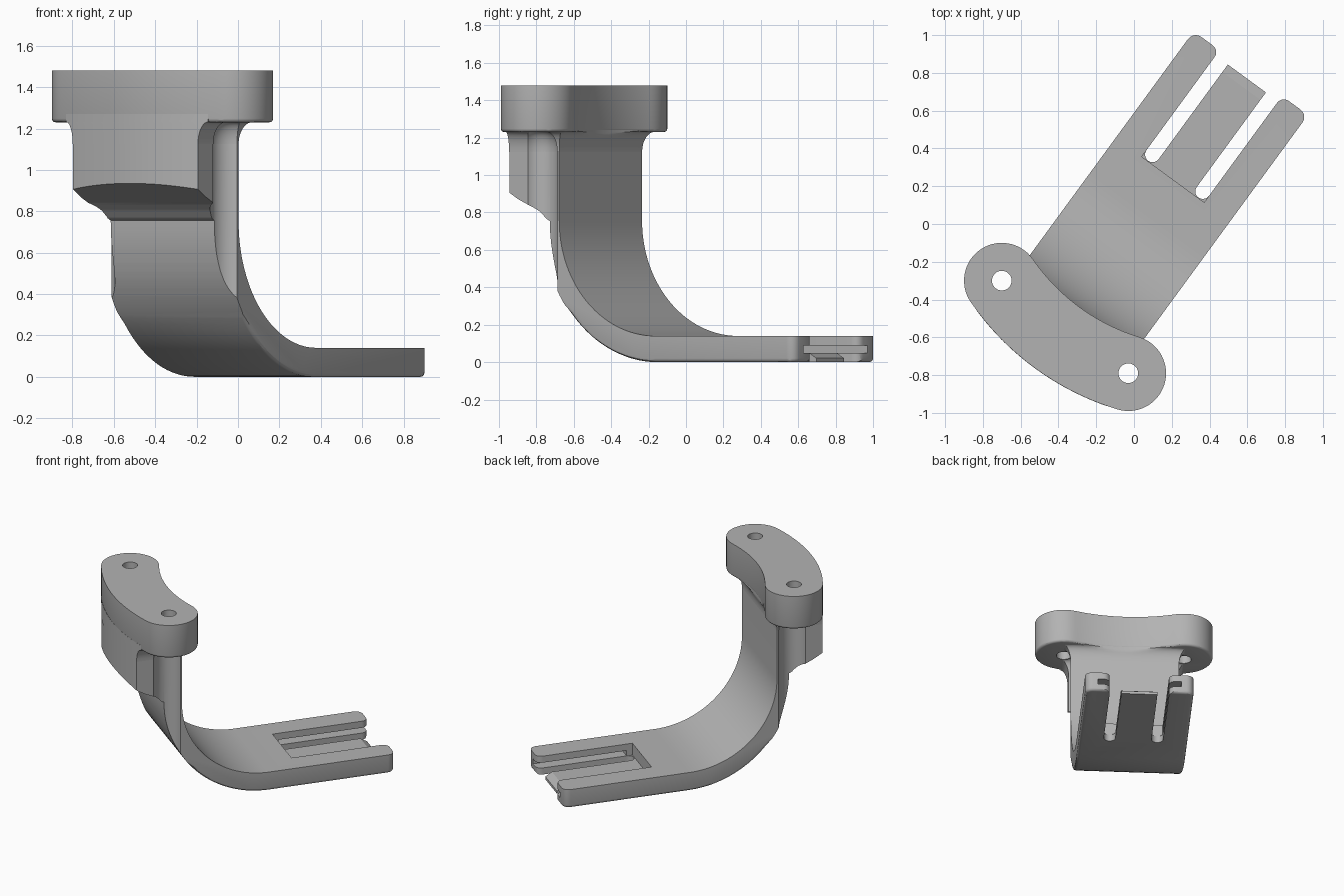
import bpy, bmesh, math
from math import sin, cos, pi, sqrt
from mathutils import Matrix

if "Cube" in bpy.data.objects:
    bpy.data.objects.remove(bpy.data.objects["Cube"])

mat = bpy.data.materials.new("plain grey")
mat.use_nodes = True
grey = (0.45, 0.45, 0.45, 1)
mat.diffuse_color = grey
mat.node_tree.nodes["Principled BSDF"].inputs["Base Color"].default_value = grey

# Local frame: x runs along the arm, y across it; placed in the world at the end
PLACE = Matrix.Translation((-0.365, -0.545, 0)) @ Matrix.Rotation(math.radians(53.8), 4, "Z")
HALF, HOLE_Y, ARC_X = 0.375, 0.415, 1.19
R_IN, R_MID, R_OUT, END = 1.06, 1.26, 1.46, 1.665


def arc(cx, cy, rx, ry, a0, a1, n):
    return [(cx + rx * cos(a0 + (a1 - a0) * i / n), cy + ry * sin(a0 + (a1 - a0) * i / n))
            for i in range(n + 1)]


def make(name, bm):
    bmesh.ops.recalc_face_normals(bm, faces=bm.faces)
    me = bpy.data.meshes.new(name)
    bm.to_mesh(me)
    bm.free()
    ob = bpy.data.objects.new(name, me)
    bpy.context.collection.objects.link(ob)
    me.materials.append(mat)
    return ob


def loft(rings):
    bm = bmesh.new()
    rows = [[bm.verts.new(p) for p in ring] for ring in rings]
    n = len(rows[0])
    for a, b in zip(rows, rows[1:]):
        for i in range(n):
            j = (i + 1) % n
            bm.faces.new((a[i], a[j], b[j], b[i]))
    bm.faces.new(rows[0][::-1])
    bm.faces.new(rows[-1])
    bmesh.ops.recalc_face_normals(bm, faces=bm.faces)
    return bm


def plan(pts, z0, z1):
    return loft([[(x, y, z) for x, y in pts] for z in (z0, z1)])


def box(x0, x1, y0, y1, z0, z1):
    return plan([(x0, y0), (x1, y0), (x1, y1), (x0, y1)], z0, z1)


def apply_bool(ob, cutter_bm, op="DIFFERENCE"):
    cutter = make("cutter", cutter_bm)
    cutter.hide_render = True
    mod = ob.modifiers.new("cut", "BOOLEAN")
    mod.operation, mod.solver, mod.object = op, "EXACT", cutter
    bpy.context.view_layer.objects.active = ob
    bpy.ops.object.modifier_apply(modifier=mod.name)
    bpy.data.objects.remove(cutter)


# Curved arm: side profile swept across the width
profile = arc(0.745, 0.755, 0.745, 0.755, 1.5 * pi, pi, 28)
profile += [(-0.02, 0.75 + 0.015), (-0.055, 0.805), (-0.1, 0.843), (-0.16, 0.87), (-0.27, 0.935),
            (-0.4, 1.01), (-0.4, 1.125), (0.11, 1.125)]
profile += arc(0.745, 0.755, 0.635, 0.615, pi, 1.5 * pi, 28)
profile += [(END, 0.14), (END, 0)]
bm = loft([[(x, y, z) for x, z in profile] for y in (-HALF, HALF)])

# Round the corners of the free end, then the lower long edges
corners = [e for e in bm.edges if all(abs(v.co.x - END) < 1e-4 for v in e.verts)
           and abs(e.verts[0].co.z - e.verts[1].co.z) > 0.1]
bmesh.ops.bevel(bm, geom=corners, offset=0.05, segments=5, profile=0.5, affect="EDGES")
bm.normal_update()
low = [e for e in bm.edges if len(e.link_faces) == 2 and all(v.co.z < 0.3 for v in e.verts)
       and min(f.normal.z for f in e.link_faces) < -0.3
       and max(f.normal.z for f in e.link_faces) > -0.1]
bmesh.ops.bevel(bm, geom=low, offset=0.02, segments=3, profile=0.5, affect="EDGES")
arm = make("curved_arm", bm)

# Bowed outer face and the screw clearance channels
apply_bool(arm, plan(arc(ARC_X, 0, R_OUT, R_OUT, 0, 2 * pi, 240)[:-1], -1, 3), "INTERSECT")
for s in (-1, 1):
    apply_bool(arm, plan(arc(0, s * HOLE_Y, 0.105, 0.105, 0, 2 * pi, 48)[:-1], -1, 3))

# Fork: slots with rounded ends, side grooves, thin middle tongue
for s in (-1, 1):
    slot = [(1.8, 0.125)] + arc(1.01, 0.165, 0.04, 0.04, 1.5 * pi, pi / 2, 10)
    slot += arc(END - 0.045, 0.25, 0.045, 0.045, -pi / 2, 0, 5) + [(1.8, 0.25)]
    apply_bool(arm, plan([(x, s * y) for x, y in slot], -0.1, 0.3))
    ys = sorted((s * 0.15, s * 0.29))
    apply_bool(arm, box(1.01, 1.8, *ys, 0.05, 0.09))
apply_bool(arm, box(0.967, 1.8, -0.205, 0.205, 0.05, 0.3))
apply_bool(arm, box(1.63, 1.8, -0.16, 0.16, -0.1, 0.3))
tip = [(1.58, 0.051), (1.64, 0.015), (1.7, 0.06)]
apply_bool(arm, loft([[(x, y, z) for x, z in tip] for y in (-0.16, 0.16)]))


# Flared neck joining the arm to the mounting block
def neck_outline(o):
    side, r = HALF + o, 0.105 - o
    half = []
    for i in range(9):
        y = side * i / 8
        limit = ARC_X - sqrt(R_IN ** 2 - y ** 2) - 0.002
        half.append((min(0.11 + o, limit), y))
    a = math.asin((side - HOLE_Y) / r)
    half += arc(0, HOLE_Y, r, r, a, -pi - a, 16)
    for i in range(9):
        y = side * (8 - i) / 8
        half.append((ARC_X - sqrt((R_OUT + 0.001) ** 2 - y ** 2), y))
    return half + [(x, -y) for x, y in half[-2:0:-1]]


rings = []
for i in range(9):
    t = i / 8 * pi / 2
    rings.append([(x, y, 1.124 + 0.108 * sin(t)) for x, y in neck_outline(0.05 * (1 - cos(t)))])
rings.append([(x, y, 1.27) for x, y in neck_outline(0.05)])
neck = make("flared_neck", loft(rings))

# Mounting block: arched bar with round ends and two screw holes
a = math.asin(HOLE_Y / R_MID)
bar = arc(ARC_X, 0, R_OUT, R_OUT, pi - a, pi + a, 40)
bar += arc(0, -HOLE_Y, 0.2, 0.2, pi + a, 2 * pi + a, 28)[1:]
bar += arc(ARC_X, 0, R_IN, R_IN, pi + a, pi - a, 40)[1:]
bar += arc(0, HOLE_Y, 0.2, 0.2, -a, pi - a, 28)[1:-1]
bm = plan(bar, 1.23, 1.48)
rim = [e for e in bm.edges if all(v.co.z < 1.24 for v in e.verts)]
bmesh.ops.bevel(bm, geom=rim, offset=0.018, segments=3, profile=0.5, affect="EDGES")
block = make("mounting_block", bm)
for ob in (block, neck):
    for s in (-1, 1):
        apply_bool(ob, plan(arc(0, s * HOLE_Y, 0.052, 0.052, 0, 2 * pi, 32)[:-1], 1, 2))

# Place and shade
for ob in (arm, neck, block):
    ob.data.transform(PLACE)
    bpy.ops.object.select_all(action="DESELECT")
    ob.select_set(True)
    bpy.context.view_layer.objects.active = ob
    bpy.ops.object.shade_smooth_by_angle(angle=math.radians(30))
